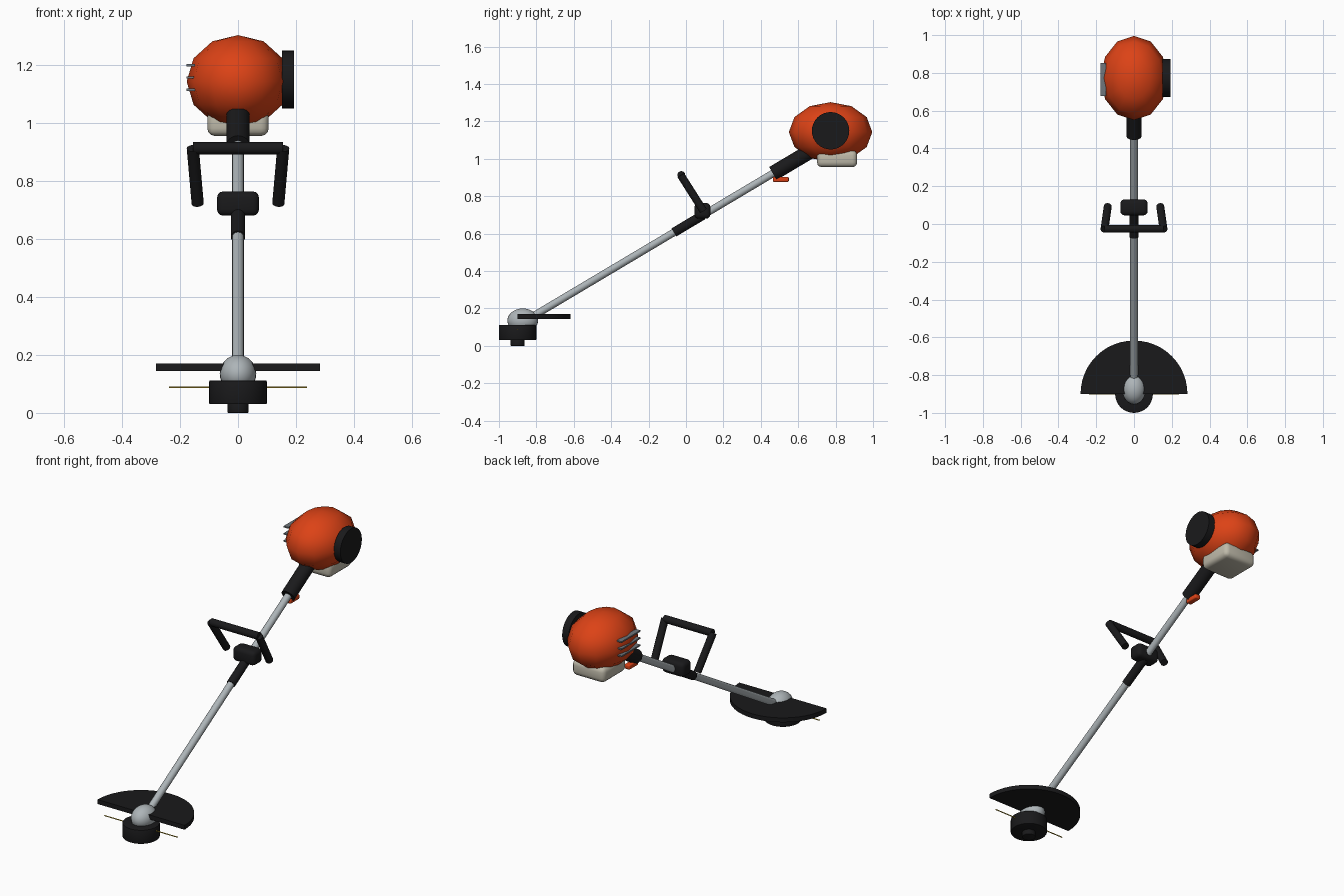
import bpy, math
from mathutils import Vector

if "Cube" in bpy.data.objects:
    bpy.data.objects.remove(bpy.data.objects["Cube"])


def material(name, rgb):
    m = bpy.data.materials.new(name)
    m.diffuse_color = (*rgb, 1)
    m.use_nodes = True
    m.node_tree.nodes["Principled BSDF"].inputs["Base Color"].default_value = m.diffuse_color
    return m


ORANGE = material("orange plastic", (0.72, 0.055, 0.008))
BLACK = material("black plastic", (0.010, 0.010, 0.011))
METAL = material("pale metal", (0.42, 0.46, 0.48))
DARK = material("vent grey", (0.16, 0.18, 0.20))
TANK = material("tank cream", (0.52, 0.49, 0.40))
YELLOW = material("line yellow", (0.60, 0.42, 0.03))


def finish(name, mat, bevel=0, segments=3, angle=40):
    o = bpy.context.object
    o.name = name
    o.data.materials.append(mat)
    bpy.ops.object.transform_apply(location=False, rotation=False, scale=True)
    if bevel:
        b = o.modifiers.new("bevel", 'BEVEL')
        b.width, b.segments, b.limit_method = bevel, segments, 'ANGLE'
        bpy.ops.object.modifier_apply(modifier=b.name)
    bpy.ops.object.shade_smooth_by_angle(angle=math.radians(angle))
    return o


def rod(name, a, b, r, mat, sides=24, bevel=0):
    a, b = Vector(a), Vector(b)
    d = b - a
    bpy.ops.mesh.primitive_cylinder_add(
        vertices=sides, radius=r, depth=d.length, location=(a + b) / 2,
        rotation=d.to_track_quat('Z', 'Y').to_euler())
    return finish(name, mat, bevel, 2)


def box(name, loc, size, mat, bevel):
    bpy.ops.mesh.primitive_cube_add(size=1, location=loc)
    bpy.context.object.scale = size
    return finish(name, mat, bevel)


def ball(name, loc, radii, mat, segments, rings):
    bpy.ops.mesh.primitive_uv_sphere_add(
        segments=segments, ring_count=rings, radius=1, location=loc)
    bpy.context.object.scale = radii
    return finish(name, mat, angle=80)


def on_shaft(y):
    """Point on the sloping shaft axis."""
    return (0, y, 0.645 + 0.595 * y)


# Shaft with its two grips
rod("shaft", on_shaft(-0.87), on_shaft(0.62), 0.02, METAL)
rod("front_grip", on_shaft(-0.065), on_shaft(0.09), 0.025, BLACK)
rod("rear_grip", on_shaft(0.465), on_shaft(0.68), 0.04, BLACK)
box("throttle_trigger", (0, 0.507, 0.89), (0.035, 0.085, 0.028), ORANGE, 0.007)

# Loop handle and its clamp
box("handle_clamp", (0, 0.088, 0.722), (0.145, 0.085, 0.084), BLACK, 0.022)
rod("handle_bar", (-0.156, -0.025, 0.913), (0.156, -0.025, 0.913), 0.021, BLACK)
for side, label in ((-1, "left"), (1, "right")):
    rod("handle_leg_" + label, (side * 0.156, -0.028, 0.913),
        (side * 0.139, 0.093, 0.722), 0.021, BLACK)

# Engine housing, starter cover, vents and fuel tank
ball("engine_housing", (0, 0.773, 1.143), (0.177, 0.223, 0.16), ORANGE, 12, 6)
rod("starter_cover", (0.152, 0.773, 1.15), (0.194, 0.773, 1.15), 0.1, BLACK, 32)
for i in range(3):
    box(f"cooling_vent_{i + 1}", (-0.163, 0.765, 1.115 + 0.042 * i),
        (0.03, 0.175, 0.008), DARK, 0)
box("fuel_tank", (0, 0.808, 1.0), (0.212, 0.215, 0.09), TANK, 0.027)

# Gear housing and cutting head
ball("gear_housing", (0, -0.873, 0.135), (0.063, 0.082, 0.065), METAL, 24, 16)
rod("cutting_head", (0, -0.9, 0.03), (0, -0.9, 0.112), 0.1, BLACK, 32, 0.005)
rod("feed_button", (0, -0.9, 0), (0, -0.9, 0.035), 0.037, BLACK, 24, 0.003)
rod("cutting_line", (-0.238, -0.9, 0.088), (0.238, -0.9, 0.088), 0.003, YELLOW, 8)

# Half-round debris guard
N = 24
arc = [(0.283 * math.cos(math.pi * i / N), 0.283 * math.sin(math.pi * i / N))
       for i in range(N + 1)]
verts = [(x, y, z) for z in (0.144, 0.17) for x, y in arc]
n = N + 1
faces = [tuple(reversed(range(n))), tuple(range(n, 2 * n))]
faces += [(i, (i + 1) % n, (i + 1) % n + n, i + n) for i in range(n)]
mesh = bpy.data.meshes.new("debris_guard")
mesh.from_pydata(verts, [], faces)
guard = bpy.data.objects.new("debris_guard", mesh)
guard.location = (0, -0.9, 0)
bpy.context.collection.objects.link(guard)
bpy.ops.object.select_all(action='DESELECT')
guard.select_set(True)
bpy.context.view_layer.objects.active = guard
finish("debris_guard", BLACK)
